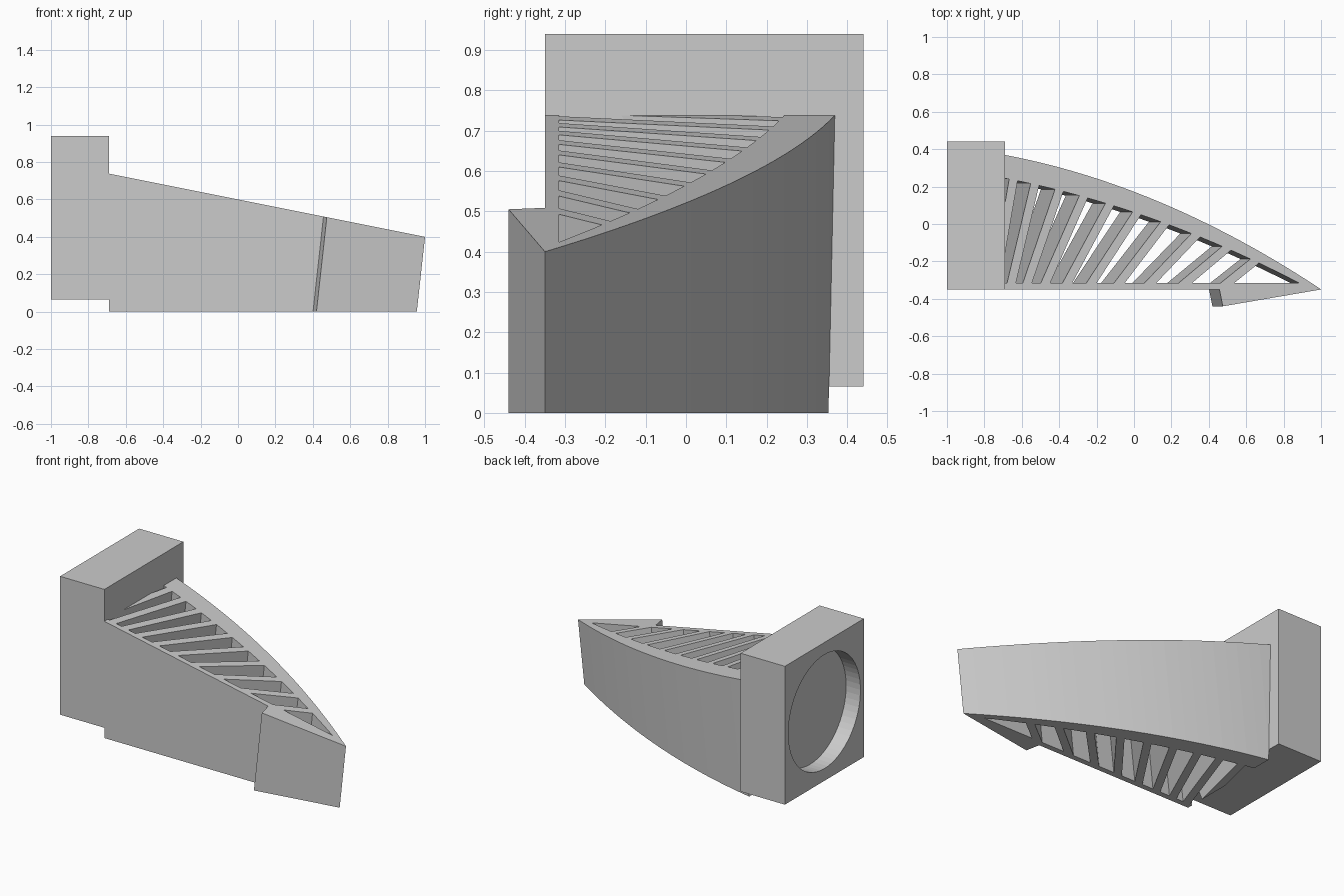
import bpy, bmesh
from mathutils import Vector

default = bpy.data.objects.get("Cube")
if default:
    bpy.data.objects.remove(default, do_unlink=True)

grey = bpy.data.materials.new("plain_grey")
grey.use_nodes = True
grey.diffuse_color = (0.6, 0.6, 0.6, 1)
grey.node_tree.nodes["Principled BSDF"].inputs["Base Color"].default_value = (0.6, 0.6, 0.6, 1)

FRONT, WALL, ROOT = -0.35, -0.315, -0.69   # front face, wall inside, start of wedge
LEAN = 0.11                                # sideways lean per unit of height


def top_z(x):
    return 0.4 + 0.2 * (1 - x)


def outer(x):
    t = x - 0.155
    return 0.01 - 0.425 * t + 0.1 * (1 - (t / 0.845) ** 2)


def inner(x):
    return 0.062 - 0.336 * x - 0.104 * x * x


def steps(a, b, n):
    return [a + (b - a) * i / n for i in range(n + 1)]


def add_object(name, bm):
    bmesh.ops.recalc_face_normals(bm, faces=bm.faces)
    mesh = bpy.data.meshes.new(name)
    bm.to_mesh(mesh)
    bm.free()
    mesh.materials.append(grey)
    obj = bpy.data.objects.new(name, mesh)
    bpy.context.collection.objects.link(obj)
    return obj


def leaning_prism(name, outline):
    """Prism under the sloped top, leaning to the base and trimmed at the block."""
    bm = bmesh.new()
    top = [bm.verts.new((x, y, top_z(x))) for x, y in outline]
    low = [bm.verts.new((x - LEAN * top_z(x), y, 0)) for x, y in outline]
    bm.faces.new(top)
    bm.faces.new(low[::-1])
    n = len(outline)
    for i in range(n):
        j = (i + 1) % n
        bm.faces.new((top[i], low[i], low[j], top[j]))
    cut = bmesh.ops.bisect_plane(bm, geom=bm.verts[:] + bm.edges[:] + bm.faces[:],
                                 plane_co=(ROOT, 0, 0), plane_no=(1, 0, 0), clear_inner=True)
    edges = [e for e in cut["geom_cut"] if isinstance(e, bmesh.types.BMEdge) and e.is_boundary]
    if edges:
        bmesh.ops.holes_fill(bm, edges=edges)
    return add_object(name, bm)


# Mounting block with a round blind pocket in its outer end
bm = bmesh.new()
bmesh.ops.create_cube(bm, size=1)
bmesh.ops.scale(bm, vec=(0.31, 0.79, 0.875), verts=bm.verts)
bmesh.ops.translate(bm, vec=(-0.845, 0.045, 0.5025), verts=bm.verts)
block = add_object("mounting_block", bm)

bpy.ops.mesh.primitive_cylinder_add(vertices=64, radius=0.36, depth=0.2,
                                    location=(-1, 0.045, 0.5025), rotation=(0, 1.570796, 0))
cutter = bpy.context.object
cutter.name = "pocket_cutter"
cutter.hide_render = True
cutter.data.materials.append(grey)
mod = block.modifiers.new("pocket", "BOOLEAN")
mod.operation = "DIFFERENCE"
mod.solver = "EXACT"
mod.object = cutter
bpy.context.view_layer.objects.active = block
bpy.ops.object.modifier_apply(modifier=mod.name)
bpy.data.objects.remove(cutter, do_unlink=True)

# Curved back shell, thinning towards the tip
shell = [(x, outer(x)) for x in steps(ROOT, 1, 24)]
shell += [(x, inner(x)) for x in steps(0.88, ROOT, 24)]
leaning_prism("back_shell", shell)

# Straight front wall and the wedge-shaped catch on it
leaning_prism("front_wall", [(ROOT, FRONT), (1, FRONT), (0.925, WALL), (ROOT, WALL)])
leaning_prism("front_catch", [(0.457, FRONT), (0.475, -0.44), (1, FRONT)])

# Slanted ribs between wall and shell: (x at the wall, x at the shell)
ribs = [(-0.74, -0.645), (-0.655, -0.53), (-0.57, -0.4), (-0.473, -0.27), (-0.356, -0.13),
        (-0.227, 0.015), (-0.078, 0.165), (0.088, 0.33), (0.275, 0.495), (0.5, 0.645)]
for number, (xa, xb) in enumerate(ribs, 1):
    a, b = Vector((xa, WALL)), Vector((xb, inner(xb)))
    way = b - a
    half = Vector((0.023 * way.length / way.y, 0))
    a -= way * (0.015 / way.y)
    b += way * (0.025 / way.y)
    leaning_prism(f"rib_{number}", [a - half, a + half, b + half, b - half])
